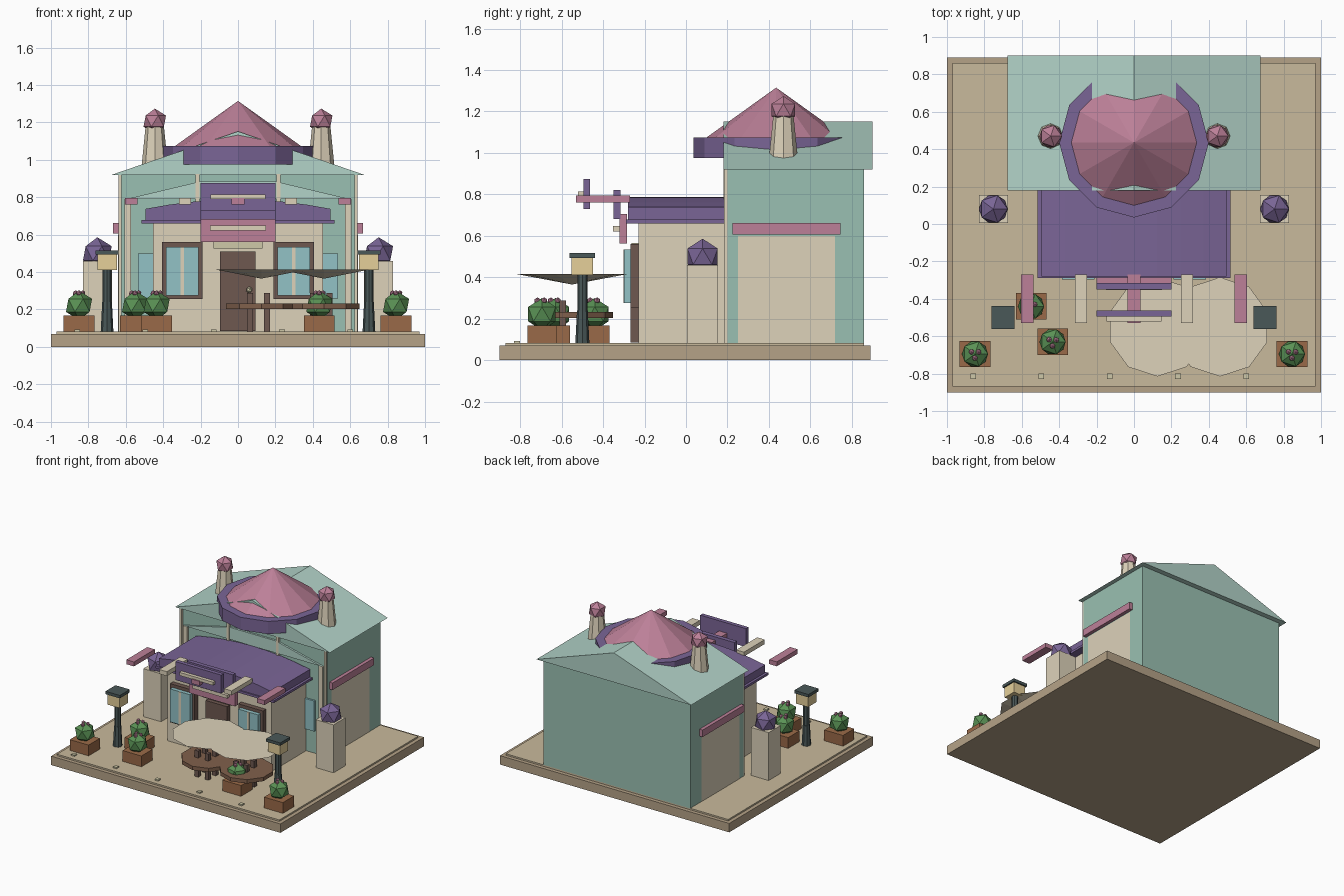
import bpy, bmesh, math
from mathutils import Matrix

if "Cube" in bpy.data.objects:
    bpy.data.objects.remove(bpy.data.objects["Cube"])

def lin(h):
    cs = [int(h[i:i + 2], 16) / 255 for i in (0, 2, 4)]
    return [c / 12.92 if c <= 0.04045 else ((c + 0.055) / 1.055) ** 2.4 for c in cs] + [1]

MATS = {}
for key, col in dict(sand='C9BA9C', rim='B5A287', cream='DDD2BA', green='9AC0B2', mint='B2D3C8',
                     purple='7A6596', pink='BC8098', brown='6E5850', wood='80604C', pot='9A6A48',
                     leaf='5A9255', glass='92C2C6', dark='4A5858', glow='E6D09A', stone='CFC9A8').items():
    m = bpy.data.materials.new(key)
    m.diffuse_color = lin(col)
    m.use_nodes = True
    m.node_tree.nodes["Principled BSDF"].inputs["Base Color"].default_value = m.diffuse_color
    MATS[key] = m

def finish(name, bm, mat):
    bmesh.ops.recalc_face_normals(bm, faces=bm.faces)
    me = bpy.data.meshes.new(name)
    bm.to_mesh(me)
    bm.free()
    me.materials.append(MATS[mat])
    ob = bpy.data.objects.new(name, me)
    bpy.context.collection.objects.link(ob)
    return ob

def box(name, mat, x0, x1, y0, y1, z0, z1):
    bm = bmesh.new()
    M = Matrix.Translation(((x0 + x1) / 2, (y0 + y1) / 2, (z0 + z1) / 2)) @ \
        Matrix.Diagonal((x1 - x0, y1 - y0, z1 - z0, 1))
    bmesh.ops.create_cube(bm, size=1, matrix=M)
    return finish(name, bm, mat)

def cone(name, mat, x, y, z0, z1, r0, r1, n):
    bm = bmesh.new()
    bmesh.ops.create_cone(bm, cap_ends=True, segments=n, radius1=r0, radius2=r1, depth=z1 - z0,
                          matrix=Matrix.Translation((x, y, (z0 + z1) / 2)))
    bmesh.ops.dissolve_degenerate(bm, dist=1e-5, edges=bm.edges)
    return finish(name, bm, mat)

def ico(name, mat, x, y, z, r):
    bm = bmesh.new()
    bmesh.ops.create_icosphere(bm, subdivisions=1, radius=r, matrix=Matrix.Translation((x, y, z)))
    return finish(name, bm, mat)

def prism(name, mat, pts, y0, y1):
    """Extrude an x-z profile along y."""
    bm = bmesh.new()
    f = bm.faces.new([bm.verts.new((x, y0, z)) for x, z in pts])
    ex = bmesh.ops.extrude_face_region(bm, geom=[f])
    for v in ex['geom']:
        if isinstance(v, bmesh.types.BMVert):
            v.co.y = y1
    return finish(name, bm, mat)

# Ground slab, paving and front edge tiles
box('base', 'rim', -1, 1, -.9, .89, 0, .07)
box('paving', 'sand', -.97, .97, -.87, .86, .06, .082)
for i in range(5):
    x = -.86 + .365 * i
    box('edge_tile', 'stone', x - .015, x + .015, -.83, -.8, .08, .092)

# Main hall with gabled roof
box('hall_walls', 'green', -.64, .64, .2, .86, .08, .93)
prism('hall_roof', 'mint', [(-.675, .92), (.675, .92), (0, 1.152)], .18, .9)
prism('front_gable', 'mint', [(-.6, .79), (.6, .79), (.2, .885), (-.2, .885)], .185, .202)

# Domed turret: ring and pointed roof
cone('turret_ring', 'purple', 0, .435, .975, 1.075, .4, .4, 12)
cone('turret_roof', 'pink', 0, .435, 1.073, 1.315, .338, 0, 12)

# Front wing with arched roof
box('wing_walls', 'cream', -.455, .455, -.23, .21, .08, .67)
box('wing_roof_trim', 'purple', -.515, .515, -.29, .19, .66, .678)
N = 8
arc = [(.495 - .99 * i / N, .738 + .05 * (1 - (2 * i / N - 1) ** 2)) for i in range(N + 1)]
prism('wing_roof', 'purple', [(-.495, .67), (.495, .67)] + arc, -.28, .19)

# Mirrored parts
for s in (-1, 1):
    def mbox(name, mat, xa, xb, *r):
        lo, hi = sorted((s * xa, s * xb))
        return box(name, mat, lo, hi, *r)
    # hall front posts, side panel, side beam, side window
    mbox('corner_post', 'cream', .622, .638, .184, .205, .08, .925)
    mbox('front_post', 'cream', .572, .608, .184, .205, .08, .79)
    mbox('upper_post', 'cream', .205, .226, .18, .205, .74, .925)
    mbox('side_panel', 'cream', .6, .6415, .25, .72, .08, .6)
    mbox('side_beam', 'pink', .63, .667, .225, .745, .607, .662)
    mbox('hall_window', 'glass', .44, .535, .185, .205, .26, .5)
    # chimneys
    cone('chimney', 'cream', s * .445, .47, .97, 1.2, .07, .047, 8)
    ico('chimney_cap', 'pink', s * .445, .47, 1.207, .067)
    # gate pillars with faceted balls
    mbox('gate_pillar', 'cream', .675, .83, .005, .155, .08, .46)
    ico('pillar_ball', 'purple', s * .752, .08, .5, .086)
    # front windows
    mbox('window_frame', 'brown', .19, .405, -.268, -.225, .255, .56)
    mbox('window_pane', 'glass', .21, .385, -.298, -.26, .275, .535)
    mbox('window_mullion', 'cream', .288, .308, -.301, -.26, .275, .535)
    # canopy beams
    mbox('outer_beam', 'pink', .537, .603, -.53, -.27, .76, .795)
    mbox('inner_beam', 'cream', .25, .316, -.53, -.27, .76, .795)
    # lamps
    cone('lamp_foot', 'dark', s * .7, -.5, .08, .24, .034, .026, 8)
    cone('lamp_post', 'dark', s * .7, -.5, .23, .42, .024, .024, 8)
    mbox('lamp_head', 'glow', .648, .752, -.552, -.448, .41, .495)
    mbox('lamp_cap', 'dark', .638, .762, -.562, -.438, .493, .516)

# Door
box('door', 'brown', -.095, .093, -.268, -.225, .085, .51)
ico('door_knob', 'stone', .06, -.275, .305, .018)
box('door_lintel', 'stone', -.13, .13, -.262, -.225, .525, .565)

# Layered blank sign boards and centre beam
box('centre_beam', 'pink', -.035, .035, -.53, -.27, .76, .795)
box('upper_board', 'purple', -.2, .2, -.495, -.463, .73, .875)
box('upper_strip', 'cream', -.147, .147, -.522, -.49, .79, .815)
box('middle_board', 'purple', -.2, .2, -.35, -.316, .68, .822)
box('lower_board', 'pink', -.2, .2, -.322, -.285, .562, .705)
box('lower_strip', 'cream', -.15, .15, -.352, -.318, .622, .648)

# Planters with bushes and blossoms
for x, y in ((-.85, -.695), (.845, -.695), (-.55, -.44), (-.435, -.63), (.435, -.63)):
    box('planter', 'pot', x - .082, x + .082, y - .07, y + .07, .08, .167)
    ico('bush', 'leaf', x, y, .222, .078)
    for k in range(3):
        a = math.tau * k / 3 + .5
        ico('blossom', 'pink', x + .022 * math.cos(a), y + .022 * math.sin(a), .287, .016)

# Tables, seats and parasols
for x in (.125, .46):
    cone('table_top', 'wood', x, -.55, .203, .233, .198, .198, 10)
    for dx in (-.045, .045):
        for dy in (-.045, .045):
            cx, cy = x - .015 + dx, -.55 + dy
            box('table_post', 'brown', cx - .016, cx + .016, cy - .016, cy + .016, .08, .288)
    cone('parasol', 'cream', x, -.55, .365, .415, 0, .265, 10)
